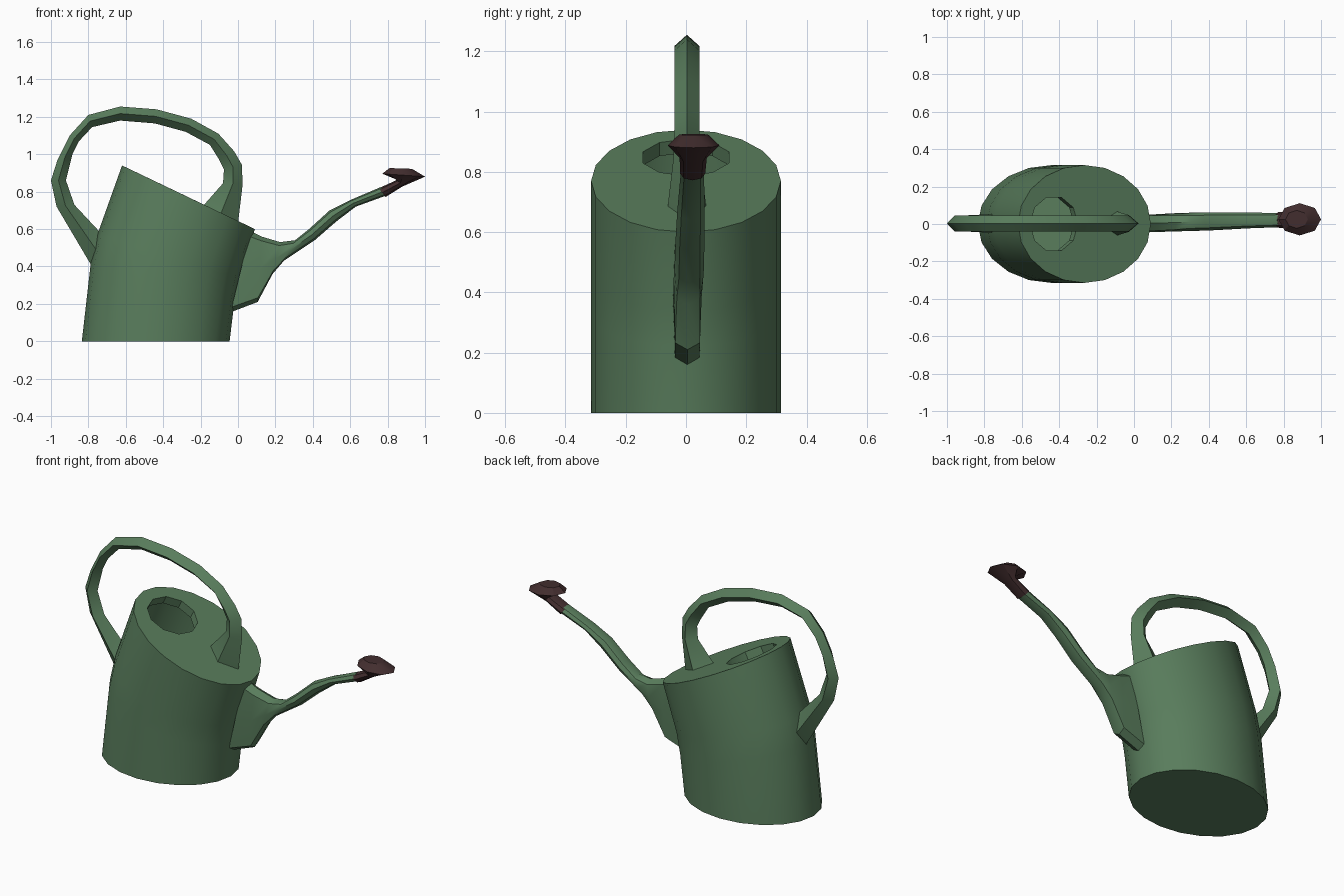
import bpy, bmesh, math


def material(name, rgb):
    m = bpy.data.materials.new(name)
    m.diffuse_color = (*rgb, 1)
    return m


GREEN = material("green_enamel", (0.10, 0.205, 0.108))
BROWN = material("dark_brown", (0.055, 0.027, 0.028))


def spow(v, p):
    return math.copysign(abs(v) ** p, v) if abs(v) > 1e-6 else 0.0


def ring(bm, a, b, w, n, y=0.0, p=1.0):
    """Oval ring spanning a..b in the xz plane and +-w in y; p < 1 squares it."""
    verts = []
    for i in range(n):
        t = math.tau * i / n
        c, s = spow(math.cos(t), p), spow(math.sin(t), p)
        verts.append(bm.verts.new(((a[0] + b[0]) / 2 + (a[0] - b[0]) / 2 * c,
                                   y + w * s,
                                   (a[1] + b[1]) / 2 + (a[1] - b[1]) / 2 * c)))
    return verts


def skin(bm, rings):
    for r, q in zip(rings, rings[1:]):
        n = len(r)
        for i in range(n):
            j = (i + 1) % n
            bm.faces.new((r[i], r[j], q[j], q[i]))


def finish(bm, name, mat, angle):
    bmesh.ops.recalc_face_normals(bm, faces=bm.faces[:])
    me = bpy.data.meshes.new(name)
    bm.to_mesh(me)
    bm.free()
    me.materials.append(mat)
    ob = bpy.data.objects.new(name, me)
    bpy.context.collection.objects.link(ob)
    bpy.ops.object.select_all(action='DESELECT')
    ob.select_set(True)
    bpy.context.view_layer.objects.active = ob
    bpy.ops.object.shade_smooth_by_angle(angle=math.radians(angle))
    return ob


def loft(name, mat, sections, n, angle=40):
    """Closed loft; each section is (a, b, half width, y centre, squareness)."""
    bm = bmesh.new()
    rings = [ring(bm, a, b, w, n, y, p) for a, b, w, y, p in sections]
    skin(bm, rings)
    bm.faces.new(rings[0])
    bm.faces.new(rings[-1])
    return finish(bm, name, mat, angle)


# Body: leaning oval can with slanted lid and open filling hole
bm = bmesh.new()
N, W = 20, 0.315
walls = [ring(bm, a, b, W, N) for a, b in (
    ((-0.045, 0), (-0.835, 0)),
    ((-0.018, 0.22), (-0.787, 0.42)),
    ((0.005, 0.34), (-0.752, 0.57)),
    ((0.09, 0.60), (-0.62, 0.94)))]
skin(bm, walls)
bm.faces.new(walls[0])
hole = ring(bm, (-0.30, 0.787), (-0.555, 0.909), 0.15, N // 2)
lip = ring(bm, (-0.322, 0.742), (-0.577, 0.864), 0.15, N // 2)
skin(bm, [hole, lip])
top = walls[-1]
for i in range(N // 2):
    bm.faces.new((hole[i], top[2 * i], top[2 * i + 1],
                  top[(2 * i + 2) % N], hole[(i + 1) % (N // 2)]))
finish(bm, "body", GREEN, 35)

# Handle: diamond-section hoop given by its outer and inner edges
hoop = [
    ((-0.775, 0.39), (-0.735, 0.58), 0.05),
    ((-0.97, 0.72), (-0.875, 0.73), 0.042),
    ((-1.0, 0.86), (-0.92, 0.86), 0.042),
    ((-0.965, 0.97), (-0.885, 1.0), 0.042),
    ((-0.90, 1.10), (-0.85, 1.07), 0.042),
    ((-0.80, 1.21), (-0.78, 1.145), 0.042),
    ((-0.63, 1.255), (-0.63, 1.18), 0.042),
    ((-0.435, 1.24), (-0.445, 1.165), 0.042),
    ((-0.25, 1.19), (-0.28, 1.12), 0.042),
    ((-0.105, 1.11), (-0.15, 1.05), 0.042),
    ((-0.02, 1.015), (-0.10, 0.97), 0.042),
    ((0.02, 0.945), (-0.075, 0.92), 0.042),
    ((0.025, 0.84), (-0.08, 0.845), 0.045),
    ((0.0, 0.63), (-0.19, 0.72), 0.065),
]
loft("handle", GREEN, [(a, b, w, 0.003, 1) for a, b, w in hoop], 4, 30)

# Spout: tall flat root narrowing into a rising pipe
loft("spout", GREEN, [
    ((0.065, 0.59), (-0.04, 0.155), 0.047, 0.004, 0.4),
    ((0.125, 0.56), (0.105, 0.21), 0.047, 0.005, 0.4),
    ((0.225, 0.53), (0.185, 0.36), 0.049, 0.008, 0.7),
    ((0.305, 0.54), (0.245, 0.43), 0.049, 0.011, 1),
    ((0.38, 0.60), (0.41, 0.54), 0.048, 0.013, 1),
    ((0.49, 0.70), (0.525, 0.64), 0.045, 0.016, 1),
    ((0.60, 0.755), (0.63, 0.72), 0.042, 0.019, 1),
    ((0.765, 0.825), (0.795, 0.78), 0.038, 0.021, 1)], 8)

# Rose: neck sleeve flaring to a wide, slightly domed head
loft("rose", BROWN, [
    ((0.752, 0.818), (0.79, 0.772), 0.042, 0.022, 1),
    ((0.855, 0.865), (0.88, 0.828), 0.045, 0.024, 1),
    ((0.772, 0.896), (1.0, 0.88), 0.086, 0.025, 1),
    ((0.81, 0.926), (0.93, 0.922), 0.048, 0.025, 1)], 8, 30)
